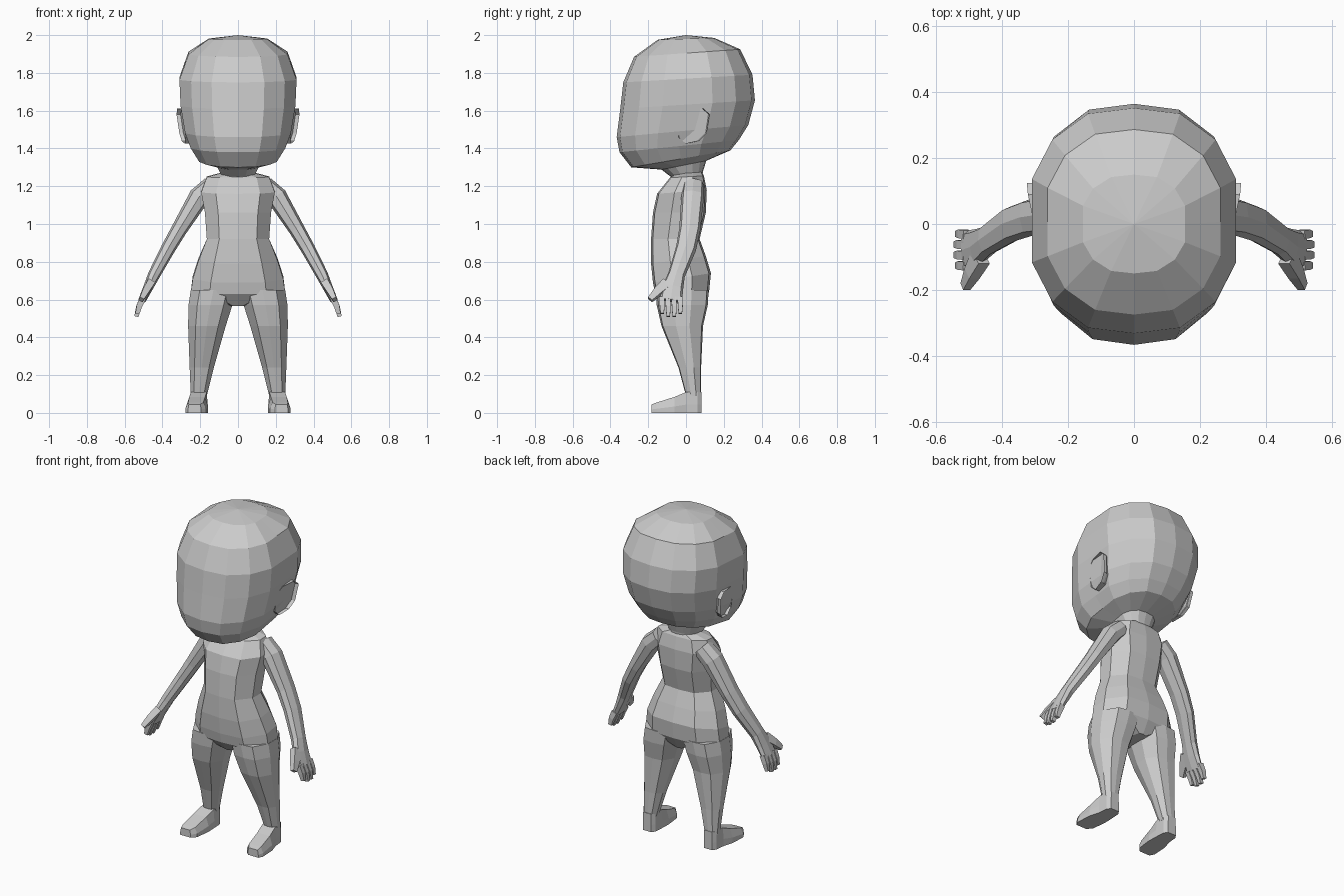
import bpy, bmesh
from mathutils import Vector

if "Cube" in bpy.data.objects:
    bpy.data.objects.remove(bpy.data.objects["Cube"])

# unit cross-sections (x, y), listed for the +x half from front to back
HEAD = [(0, -1), (.45, -.95), (.8, -.72), (1, -.37), (1, 0), (1, .37), (.8, .72), (.45, .95), (0, 1)]
BODY = [(0, -1), (.6, -.93), (1, -.3), (1, .35), (.6, .93), (0, 1)]
LIMB = [(0, -1), (.75, -.8), (1, 0), (.75, .8), (0, 1)]
BOX = [(1, -1), (1, 1)]


def full(half):
    return half + [(-x, y) for x, y in reversed(half) if x > 0]


def ring(half, zf, zb, w, yf, yb, cx=0):
    """Roughly level ring, tilted from front height zf to back height zb."""
    out = []
    for x, y in full(half):
        t = (y + 1) / 2
        out.append(Vector((cx + x * w, yf + (yb - yf) * t, zf + (zb - zf) * t)))
    return out


def loft(bm, rings):
    loops = [[bm.verts.new(p) for p in r] for r in rings]
    for a, b in zip(loops, loops[1:]):
        n = max(len(a), len(b))
        for i in range(n):
            j = (i + 1) % n
            if len(b) == 1:
                bm.faces.new((a[i], a[j], b[0]))
            else:
                bm.faces.new((a[i], a[j], b[j], b[i]))
    for end in (loops[0], loops[-1]):
        if len(end) > 2:
            bm.faces.new(end)


def tube(bm, half, stations):
    """Loft along a path; each station is (centre, half thickness, half depth)."""
    pts = [Vector(s[0]) for s in stations]
    rings = []
    for i, (c, t, d) in enumerate(stations):
        along = (pts[min(i + 1, len(pts) - 1)] - pts[max(i - 1, 0)]).normalized()
        v = Vector((0, 1, 0)).cross(along).normalized()
        u = along.cross(v)
        rings.append([pts[i] + v * x * t + u * y * d for x, y in full(half)])
    loft(bm, rings)


def finish(bm, name, mirror=False):
    bmesh.ops.recalc_face_normals(bm, faces=bm.faces)
    me = bpy.data.meshes.new(name)
    bm.to_mesh(me)
    bm.free()
    ob = bpy.data.objects.new(name, me)
    bpy.context.collection.objects.link(ob)
    if mirror:
        m = ob.modifiers.new("mirror", 'MIRROR')
        m.use_mirror_merge = False
    return ob


# head with jaw and neck
bm = bmesh.new()
loft(bm, [ring(HEAD, *r) for r in [
    (1.22, 1.24, .085, -.07, .085),
    (1.25, 1.28, .088, -.08, .09),
    (1.288, 1.335, .11, -.13, .108),
    (1.30, 1.39, .205, -.29, .235),
    (1.38, 1.445, .25, -.352, .28),
    (1.46, 1.525, .28, -.367, .33),
    (1.61, 1.655, .304, -.348, .365),
    (1.75, 1.79, .31, -.332, .352),
    (1.885, 1.925, .262, -.275, .287),
    (1.975, 1.985, .155, -.15, .15)]] + [[Vector((0, 0, 2))]])
finish(bm, "head")

# ears: slanted plate with a hollow
bm = bmesh.new()
outline = [(-.04, 1.57), (0, 1.605), (.09, 1.612), (.125, 1.58), (.11, 1.48), (.07, 1.44), (0, 1.425), (-.04, 1.46)]
outer = [Vector((.298 + .2 * y + .12 * (z - 1.56), y, z)) for y, z in outline]
loft(bm, [[Vector((.24, p.y * .8, p.z)) for p in outer], outer])
bm.faces.ensure_lookup_table()
face = bm.faces[-1]
bmesh.ops.inset_region(bm, faces=[face], thickness=.018)
bmesh.ops.translate(bm, verts=face.verts, vec=(-.02, 0, 0))
finish(bm, "ear", True)

# torso from shoulders to crotch
bm = bmesh.new()
loft(bm, [ring(BODY, *r) for r in [
    (1.265, 1.275, .09, -.06, .085),
    (1.245, 1.255, .165, -.085, .095),
    (1.16, 1.18, .195, -.153, .11),
    (1.06, 1.06, .175, -.175, .105),
    (.92, .92, .165, -.185, .072),
    (.79, .83, .21, -.185, .105),
    (.69, .74, .24, -.175, .132),
    (.63, .64, .25, -.162, .122),
    (.565, .565, .04, -.11, .08)]])
finish(bm, "torso")

# legs
bm = bmesh.new()
loft(bm, [ring(BODY, z, z, (xo - xi) / 2, yf, yb, (xo + xi) / 2) for z, xi, xo, yf, yb in [
    (.65, .01, .25, -.16, .12),
    (.57, .03, .262, -.155, .115),
    (.46, .065, .264, -.13, .09),
    (.24, .128, .256, -.04, .08),
    (.09, .165, .25, .0, .08)]])
finish(bm, "leg", True)

# feet: lengthwise loft of tapered sections (y, height, centre, bottom and top half widths)
bm = bmesh.new()
loft(bm, [[Vector((c - b, y, 0)), Vector((c + b, y, 0)), Vector((c + b, y, h * .4)),
           Vector((c + t, y, h)), Vector((c - t, y, h)), Vector((c - b, y, h * .4))]
          for y, h, c, b, t in [
    (-.182, .045, .23, .035, .03),
    (-.155, .055, .224, .055, .04),
    (-.06, .085, .216, .058, .042),
    (0, .11, .208, .048, .042),
    (.06, .11, .207, .043, .04),
    (.082, .11, .207, .028, .026)]])
finish(bm, "foot", True)

# arms down to the flat palm
bm = bmesh.new()
tube(bm, LIMB, [
    ((.14, .04, 1.205), .05, .055),
    ((.205, .035, 1.145), .055, .06),
    ((.312, .02, .97), .042, .056),
    ((.37, .0, .87), .038, .054),
    ((.445, -.05, .73), .032, .045),
    ((.475, -.07, .665), .026, .056),
    ((.508, -.08, .595), .02, .06)])
finish(bm, "arm", True)

# fingers and thumb
bm = bmesh.new()
for i, length in enumerate((.085, .1, .1, .085)):
    y = -.03 - .032 * i
    tube(bm, BOX, [((.503, y - .002, .61), .017, .013),
                   ((.503 + length * .22, y, .61 - length * .5), .015, .013),
                   ((.503 + length * .35, y, .61 - length), .011, .009)])
tube(bm, BOX, [((.465, -.10, .685), .02, .028),
               ((.492, -.15, .64), .018, .022),
               ((.512, -.19, .60), .012, .014)])
finish(bm, "fingers", True)
